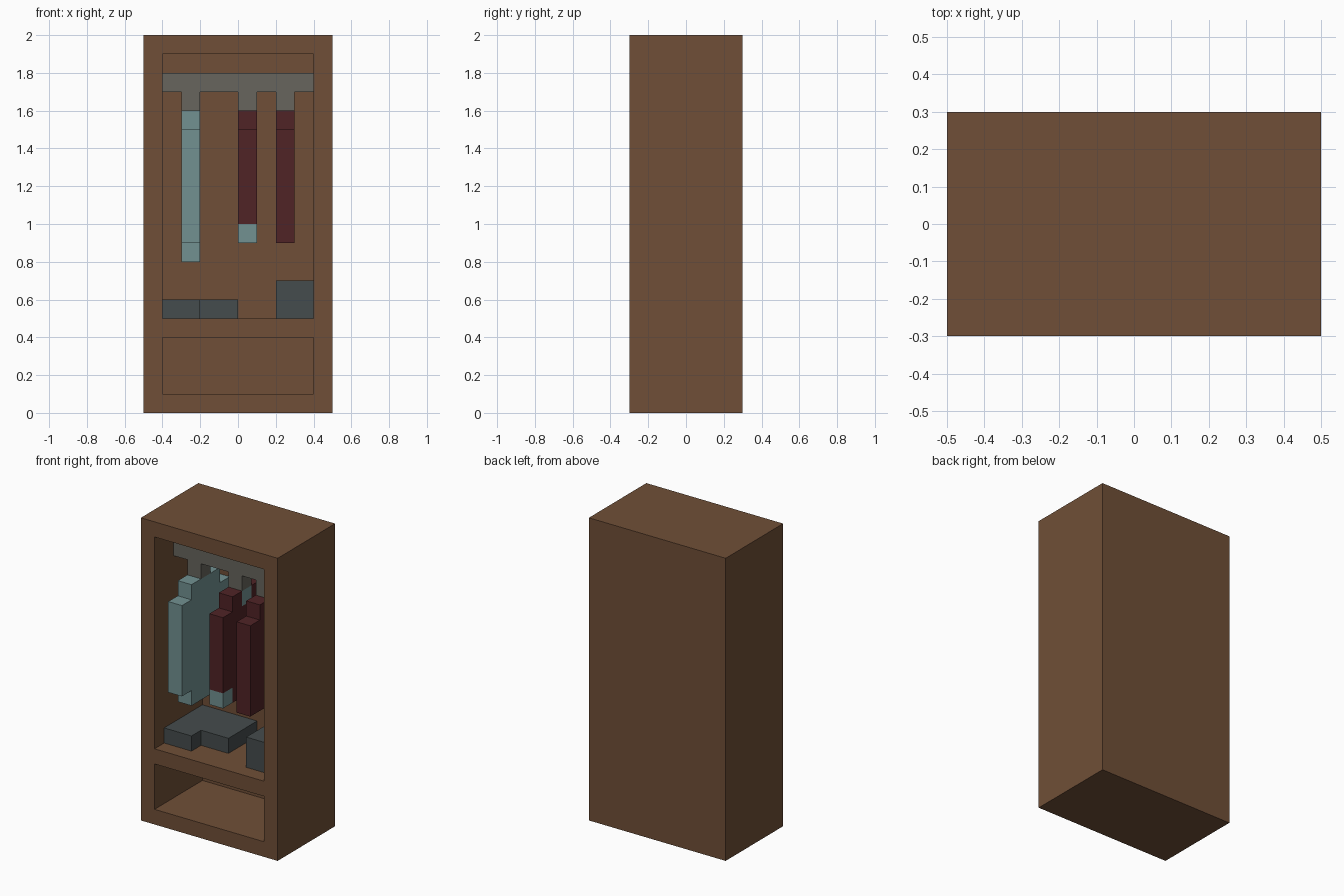
import bpy
import bmesh
from mathutils import Vector

cube = bpy.data.objects.get("Cube")
if cube:
    bpy.data.objects.remove(cube, do_unlink=True)


def material(name, rgb):
    linear = [((c / 255 + 0.055) / 1.055) ** 2.4 for c in rgb] + [1.0]
    m = bpy.data.materials.new(name)
    m.use_nodes = True
    m.diffuse_color = linear
    m.node_tree.nodes["Principled BSDF"].inputs["Base Color"].default_value = linear
    return m


wood = material("brown_wood", (112, 79, 55))
metal = material("grey_metal", (103, 101, 93))
teal = material("pale_teal_cloth", (114, 145, 145))
maroon = material("maroon_cloth", (80, 35, 38))
slate = material("slate_box", (69, 76, 77))


def prism(name, outline, offset, mat):
    """Extrude a closed outline of 3D points along an offset vector."""
    bm = bmesh.new()
    face = bm.faces.new([bm.verts.new(p) for p in outline])
    ext = bmesh.ops.extrude_face_region(bm, geom=[face], use_keep_orig=True)
    moved = [g for g in ext["geom"] if isinstance(g, bmesh.types.BMVert)]
    bmesh.ops.translate(bm, verts=moved, vec=Vector(offset))
    bmesh.ops.recalc_face_normals(bm, faces=bm.faces)
    mesh = bpy.data.meshes.new(name)
    bm.to_mesh(mesh)
    bm.free()
    mesh.materials.append(mat)
    obj = bpy.data.objects.new(name, mesh)
    bpy.context.collection.objects.link(obj)
    return obj


def box(name, x, y, z, mat):
    base = [(x[0], y[0], z[0]), (x[1], y[0], z[0]), (x[1], y[1], z[0]), (x[0], y[1], z[0])]
    return prism(name, base, (0, 0, z[1] - z[0]), mat)


# Cabinet: solid block with two compartments cut in from the front
cabinet = box("cabinet", (-0.5, 0.5), (-0.3, 0.3), (0, 2), wood)
cutters = []
for name, z in (("wardrobe_cutter", (0.5, 1.9)), ("lower_cutter", (0.1, 0.4))):
    cutter = box(name, (-0.4, 0.4), (-0.4, 0.2), z, wood)
    cutter.hide_render = True
    mod = cabinet.modifiers.new(name, "BOOLEAN")
    mod.operation = "DIFFERENCE"
    mod.solver = "EXACT"
    mod.object = cutter
    cutters.append(cutter)
bpy.context.view_layer.update()
cut_mesh = bpy.data.meshes.new_from_object(
    cabinet.evaluated_get(bpy.context.evaluated_depsgraph_get()))
cabinet.modifiers.clear()
cabinet.data = cut_mesh
for cutter in cutters:
    bpy.data.objects.remove(cutter, do_unlink=True)

# Hanging rail
MID = -0.05
box("hanging_rail", (-0.4, 0.4), (-0.1, 0), (1.7, 1.8), metal)


# Garments: half outline mirrored front to back about the rail, with a hook each
def garment(name, x, half, mat):
    pts = half + [(-d, z) for d, z in reversed(half)]
    prism(name, [(x, MID + d, z) for d, z in pts], (0.1, 0, 0), mat)
    box(name + "_hook", (x, x + 0.1), (-0.1, 0), (1.6, 1.7), metal)


garment("teal_robe", -0.3,
        [(0.15, 1.6), (0.15, 1.5), (0.25, 1.5), (0.25, 0.9), (0.15, 0.9), (0.15, 0.8)], teal)
garment("trimmed_coat", 0.0,
        [(0.05, 1.5), (0.05, 1.6), (0.15, 1.6), (0.15, 1.5), (0.25, 1.5),
         (0.25, 1.0), (0.15, 1.0), (0.15, 0.9)], maroon)
garment("maroon_coat", 0.2,
        [(0.15, 1.6), (0.15, 1.5), (0.25, 1.5), (0.25, 0.9)], maroon)

# Teal collar and cuffs of the middle coat
box("coat_collar", (0, 0.1), (-0.1, 0), (1.5, 1.6), teal)
for name, y in (("front_cuff", -0.3), ("back_cuff", 0.1)):
    box(name, (0, 0.1), (y, y + 0.1), (0.9, 1.0), teal)

# Storage boxes on the wardrobe floor
prism("stepped_box",
      [(x, y, 0.5) for x, y in
       ((-0.4, -0.2), (-0.2, -0.2), (-0.2, -0.1), (0, -0.1), (0, 0.2), (-0.4, 0.2))],
      (0, 0, 0.1), slate)
box("tall_box", (0.2, 0.4), (-0.2, 0.2), (0.5, 0.7), slate)
